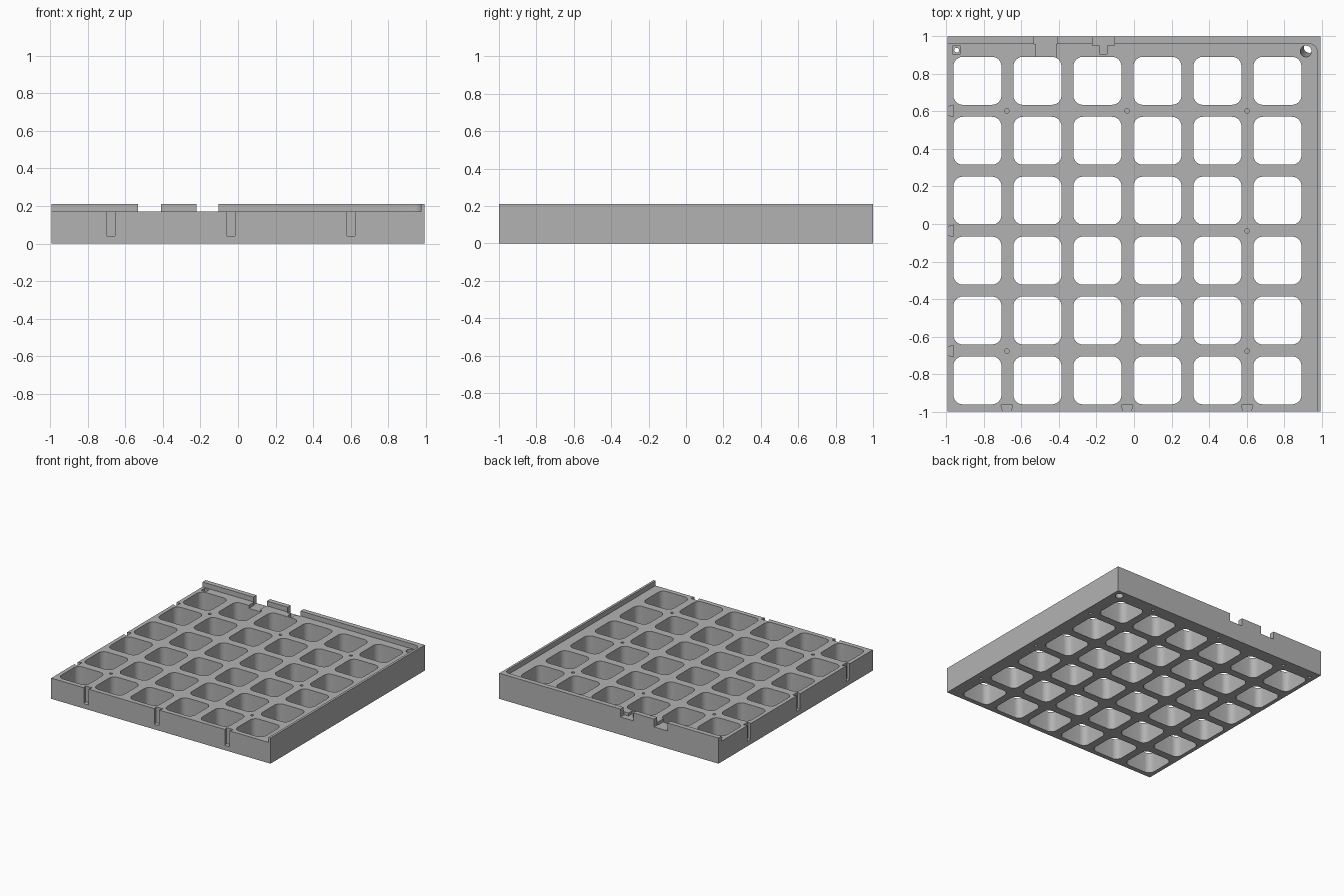
import bpy, bmesh, math
from mathutils import Matrix, Vector

if "Cube" in bpy.data.objects:
    bpy.data.objects.remove(bpy.data.objects["Cube"])

HX, HY = 0.995, 1.0          # half sizes of the tray
DECK, TOP = 0.17, 0.21       # deck height and lip height
PEGS = (-0.678, -0.037, 0.603)

grey = bpy.data.materials.new("plain grey")
grey.diffuse_color = (0.45, 0.45, 0.45, 1)
grey.use_nodes = True
grey.node_tree.nodes["Principled BSDF"].inputs["Base Color"].default_value = grey.diffuse_color


def prism(bm, pts, z0, z1):
    """Extrude a counter-clockwise outline from z0 to z1."""
    low = [bm.verts.new((x, y, z0)) for x, y in pts]
    high = [bm.verts.new((x, y, z1)) for x, y in pts]
    bm.faces.new(low[::-1])
    bm.faces.new(high)
    n = len(pts)
    for i in range(n):
        j = (i + 1) % n
        bm.faces.new((low[i], low[j], high[j], high[i]))


def rect(x0, x1, y0, y1):
    return [(x0, y0), (x1, y0), (x1, y1), (x0, y1)]


def arc(cx, cy, r, a0, a1, n):
    return [(cx + r * math.cos(math.radians(a0 + (a1 - a0) * i / n)),
             cy + r * math.sin(math.radians(a0 + (a1 - a0) * i / n))) for i in range(n + 1)]


def rounded(cx, cy, h, r):
    pts = []
    for k, (sx, sy) in enumerate(((1, 1), (-1, 1), (-1, -1), (1, -1))):
        pts += arc(cx + sx * (h - r), cy + sy * (h - r), r, 90 * k, 90 * k + 90, 6)
    return pts


def circle(cx, cy, r, n=16):
    return arc(cx, cy, r, 0, 360, n)[:-1]


def make(name, bm):
    bmesh.ops.recalc_face_normals(bm, faces=bm.faces)
    me = bpy.data.meshes.new(name)
    bm.to_mesh(me)
    bm.free()
    me.materials.append(grey)
    ob = bpy.data.objects.new(name, me)
    bpy.context.collection.objects.link(ob)
    return ob


def cut(target, bm):
    """Subtract a bmesh from the target and discard it."""
    cutter = make("cutter", bm)
    cutter.hide_render = True
    bpy.context.view_layer.objects.active = target
    mod = target.modifiers.new("cut", 'BOOLEAN')
    mod.operation, mod.solver, mod.object = 'DIFFERENCE', 'EXACT', cutter
    bpy.ops.object.modifier_apply(modifier=mod.name)
    bpy.data.objects.remove(cutter)


# Solid block
bm = bmesh.new()
prism(bm, rect(-HX, HX, -HY, HY), 0, TOP)
tray = make("grid_tray", bm)

# Lower the deck, leaving a lip along the back and the right
bm = bmesh.new()
prism(bm, [(-1.2, -1.2), (0.976, -1.2)] + arc(0.936, 0.92, 0.04, 0, 90, 6) + [(-1.2, 0.96)], DECK, 0.4)
cut(tray, bm)

# Six by six rounded openings
bm = bmesh.new()
for i in range(6):
    for j in range(6):
        prism(bm, rounded(-0.835 + 0.32 * i, -0.834 + 0.3195 * j, 0.128, 0.05), -0.1, 0.4)
cut(tray, bm)

# Channel and T-shaped pocket through the back lip
bm = bmesh.new()
prism(bm, [(-0.525, 0.87), (-0.415, 0.87), (-0.415, 0.96), (-0.41, 0.96),
           (-0.41, 1.1), (-0.532, 1.1), (-0.532, 0.96), (-0.525, 0.96)], 0.145, 0.4)
prism(bm, [(-0.185, 0.907), (-0.145, 0.907), (-0.145, 0.952), (-0.105, 0.952),
           (-0.105, 1.1), (-0.222, 1.1), (-0.222, 0.952), (-0.185, 0.952)], 0.145, 0.4)

# Dovetail slots on the front and left sides
for p in PEGS:
    prism(bm, [(p - 0.021, -HY - 0.001), (p + 0.021, -HY - 0.001),
               (p + 0.031, -0.966), (p - 0.031, -0.966)], 0.04, 0.4)
    prism(bm, [(-HX - 0.001, p + 0.021), (-HX - 0.001, p - 0.021),
               (-0.963, p - 0.031), (-0.963, p + 0.031)], 0.04, 0.4)
    # Small sockets underneath the back and right edges
    prism(bm, circle(p, 0.94, 0.012), -0.1, 0.1)
    prism(bm, circle(0.935, p, 0.012), -0.1, 0.1)

# Small blind holes where the bars cross
for x, y in ((0, 2), (1, 2), (2, 2), (2, 1), (0, 0), (2, 0)):
    prism(bm, circle(PEGS[x], PEGS[y], 0.012), 0.1, 0.4)

# Square recess in the back left corner
prism(bm, rect(-0.967, -0.925, 0.906, 0.948), 0.13, 0.4)
cut(tray, bm)

# Round hole below the recess, and slanted hole in the back right corner
bm = bmesh.new()
prism(bm, circle(-0.946, 0.927, 0.013), -0.1, 0.2)
a, b = Vector((0.936, 0.943, 0)), Vector((0.917, 0.921, DECK))
d = b - a
mat = Matrix.Translation((a + b) / 2) @ d.to_track_quat('Z', 'Y').to_matrix().to_4x4()
bmesh.ops.create_cone(bm, cap_ends=True, segments=24, radius1=0.03, radius2=0.03,
                      depth=0.3, matrix=mat)
cut(tray, bm)

# Smooth the rounded corners only
bpy.ops.object.select_all(action='DESELECT')
tray.select_set(True)
bpy.context.view_layer.objects.active = tray
bpy.ops.object.shade_smooth_by_angle(angle=math.radians(30))
